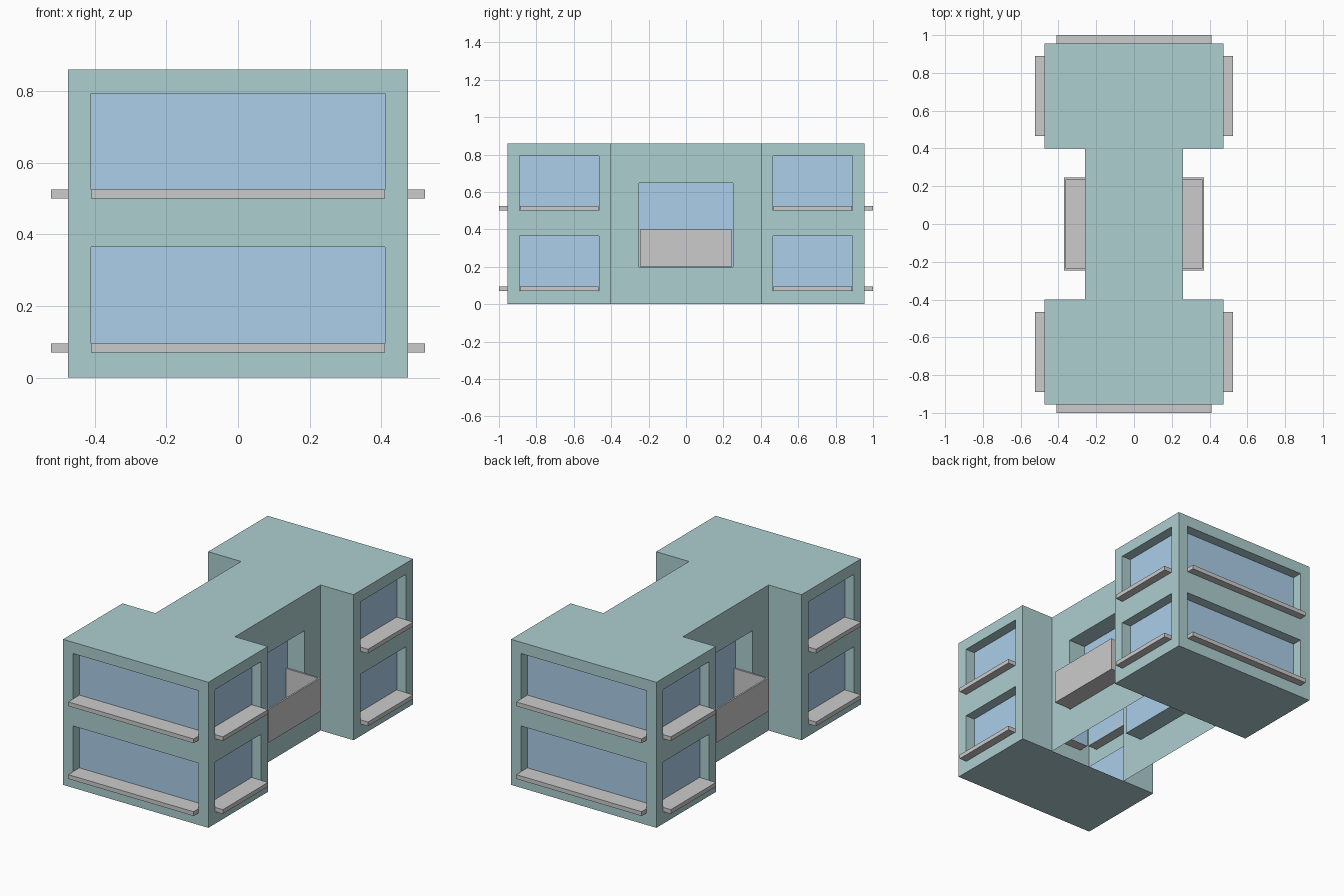
import bpy, bmesh
from mathutils import Vector

if "Cube" in bpy.data.objects:
    bpy.data.objects.remove(bpy.data.objects["Cube"])

H = 0.86
STOREYS = [(0.07, 0.365), (0.50, 0.793)]
DEPTH = 0.06


def material(name, color):
    m = bpy.data.materials.new(name)
    m.diffuse_color = (*color, 1)
    m.use_nodes = True
    m.node_tree.nodes["Principled BSDF"].inputs["Base Color"].default_value = m.diffuse_color
    return m


def finish(name, bm, mat=None):
    bmesh.ops.remove_doubles(bm, verts=bm.verts, dist=1e-5)
    me = bpy.data.meshes.new(name)
    bm.to_mesh(me)
    bm.free()
    if mat:
        me.materials.append(mat)
    ob = bpy.data.objects.new(name, me)
    bpy.context.collection.objects.link(ob)
    return ob


def face(bm, pts):
    bm.faces.new([bm.verts.new(p) for p in pts])


def add_box(bm, lo, hi):
    v = bmesh.ops.create_cube(bm, size=1)["verts"]
    for w in v:
        w.co = [lo[i] if w.co[i] < 0 else hi[i] for i in range(3)]


def wall(shell, glass, a, b, openings=(), margin=0.0, depth=0.0):
    """Wall panel from a to b, with recessed window openings stacked in z."""
    a, b = Vector((*a, 0)), Vector((*b, 0))
    along = (b - a).normalized()
    inward = Vector((-along.y, along.x, 0))
    length = (b - a).length

    def rect(u0, u1, z0, z1, d=0.0):
        return [a + along * u + inward * d + Vector((0, 0, z))
                for u, z in ((u0, z0), (u1, z0), (u1, z1), (u0, z1))]

    if not openings:
        face(shell, rect(0, length, 0, H))
        return
    splits = [0] + [(p[1] + q[0]) / 2 for p, q in zip(openings, openings[1:])] + [H]
    for i, (z0, z1) in enumerate(openings):
        outer = rect(0, length, splits[i], splits[i + 1])
        rim = rect(margin, length - margin, z0, z1)
        back = rect(margin, length - margin, z0, z1, depth)
        for p, q in ((outer, rim), (rim, back)):
            for k in range(4):
                n = (k + 1) % 4
                face(shell, [p[k], p[n], q[n], q[k]])
        face(glass, back)


teal = material("teal_wall", (0.42, 0.62, 0.63))
blue = material("blue_glass", (0.41, 0.62, 0.82))

# H-shaped hollow shell with recessed windows
half = [(0.475, -0.955), (0.475, -0.40), (0.26, -0.40),
        (0.26, 0.40), (0.475, 0.40), (0.475, 0.955)]
outline = half + [(-x, -y) for x, y in half]
shell, glass = bmesh.new(), bmesh.new()
for i, a in enumerate(outline):
    b = outline[(i + 1) % 12]
    kind = i % 6
    if kind in (0, 4, 5):
        wall(shell, glass, a, b, STOREYS, 0.064, DEPTH)
    elif kind == 2:
        wall(shell, glass, a, b, [(0.20, 0.647)], 0.15, 0.11)
    else:
        wall(shell, glass, a, b)

# roof, and floors under the two end blocks (the link is open below)
face(shell, [(x, y, H) for x, y in outline])
for y0, y1 in ((-0.955, -0.40), (0.40, 0.955)):
    face(shell, [(-0.475, y0, 0), (-0.475, y1, 0), (0.475, y1, 0), (0.475, y0, 0)])
finish("building_shell", shell, teal)
finish("window_glass", glass, blue)

# window sills
sills = bmesh.new()
for z, _ in STOREYS:
    for s in (-1, 1):
        y0, y1 = sorted((s * (0.955 - DEPTH), s * 1.0))
        add_box(sills, (-0.41, y0, z), (0.41, y1, z + 0.025))
        x0, x1 = sorted((s * (0.475 - DEPTH), s * 0.523))
        for t in (-1, 1):
            c = t * 0.6775
            add_box(sills, (x0, c - 0.211, z), (x1, c + 0.211, z + 0.025))
finish("window_sills", sills)

# balconies: floor, front panel and two side panels
T, W, Z0, Z1 = 0.01, 0.245, 0.203, 0.40
for side, s in (("right", 1), ("left", -1)):
    bm = bmesh.new()
    for xa, xb, y0, y1, z0, z1 in (
            (0.15, 0.37, -W, W, Z0, Z0 + T),
            (0.37 - T, 0.37, -W, W, Z0 + T, Z1),
            (0.15, 0.37 - T, -W, -W + T, Z0 + T, Z1),
            (0.15, 0.37 - T, W - T, W, Z0 + T, Z1)):
        x0, x1 = sorted((s * xa, s * xb))
        add_box(bm, (x0, y0, z0), (x1, y1, z1))
    finish("balcony_" + side, bm)
